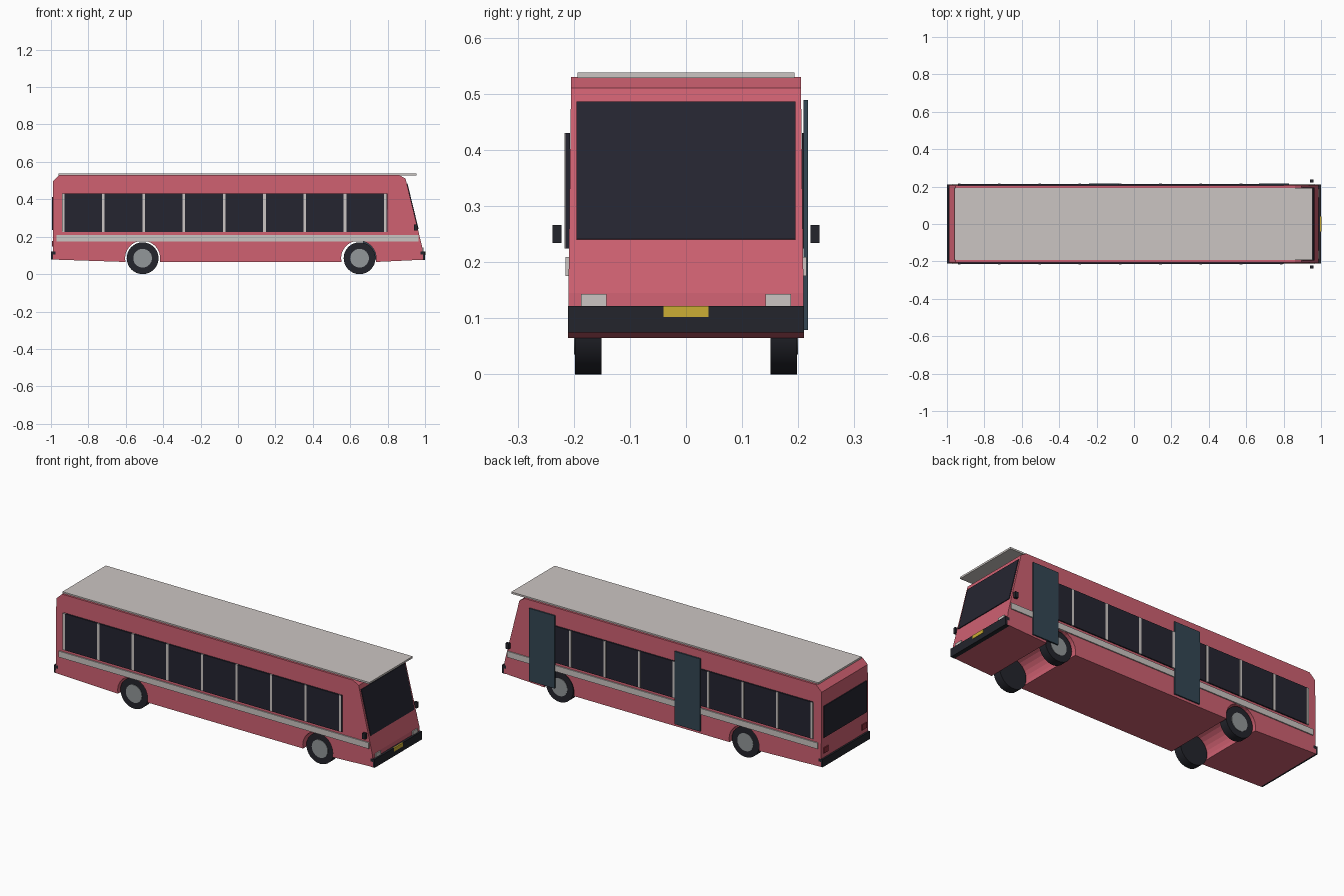
import bpy, bmesh, math
from mathutils import Matrix, Vector

if "Cube" in bpy.data.objects:
    bpy.data.objects.remove(bpy.data.objects["Cube"])


def material(name, rgb):
    m = bpy.data.materials.new(name)
    m.diffuse_color = (*rgb, 1)
    m.use_nodes = True
    m.node_tree.nodes["Principled BSDF"].inputs["Base Color"].default_value = m.diffuse_color
    return m


RED = material("coral red paint", (0.62, 0.118, 0.165))
PALE = material("pale grey", (0.60, 0.56, 0.54))
GLASS = material("dark glass", (0.018, 0.018, 0.030))
RUBBER = material("black rubber", (0.017, 0.018, 0.025))
HUB = material("hub grey", (0.29, 0.31, 0.32))
DOOR = material("blue grey door", (0.034, 0.062, 0.088))
YELLOW = material("plate yellow", (0.60, 0.42, 0.035))
LAMP = material("tail lamp red", (0.28, 0.03, 0.045))


def finish(name, bm, mat):
    bmesh.ops.recalc_face_normals(bm, faces=bm.faces)
    mesh = bpy.data.meshes.new(name)
    bm.to_mesh(mesh)
    bm.free()
    mesh.materials.append(mat)
    ob = bpy.data.objects.new(name, mesh)
    bpy.context.collection.objects.link(ob)
    return ob


def box(name, x, y, z, mat, tilt=0):
    """Box from (min, max) ranges, tilted about its centre around y."""
    bm = bmesh.new()
    bmesh.ops.create_cube(bm, size=1)
    size = [r[1] - r[0] for r in (x, y, z)]
    mid = Vector([(r[0] + r[1]) / 2 for r in (x, y, z)])
    bm.transform(Matrix.Translation(mid) @ Matrix.Rotation(tilt, 4, 'Y')
                 @ Matrix.Diagonal((*size, 1)))
    return finish(name, bm, mat)


def sided(s, a, b):
    return tuple(sorted((s * a, s * b)))


def cylinder(name, x, y, z, radius, width, mat):
    bm = bmesh.new()
    bmesh.ops.create_cone(bm, cap_ends=True, segments=32, radius1=radius,
                          radius2=radius, depth=width)
    bm.transform(Matrix.Translation((x, y, z)) @ Matrix.Rotation(math.pi / 2, 4, 'X'))
    ob = finish(name, bm, mat)
    bpy.context.view_layer.objects.active = ob
    ob.select_set(True)
    bpy.ops.object.shade_smooth_by_angle(angle=math.radians(30))
    ob.select_set(False)


# Body: side profile with wheel arches, extruded with a slight inward taper
def arch(cx, r=0.094, cz=0.085, bottom=0.065, n=14):
    a0 = math.pi + math.asin((cz - bottom) / r)
    a1 = -math.asin((cz - bottom) / r)
    return [(cx + r * math.cos(a0 + (a1 - a0) * i / n),
             cz + r * math.sin(a0 + (a1 - a0) * i / n)) for i in range(n + 1)]


profile = ([(-0.99, 0.078)] + arch(-0.51) + arch(0.645)
           + [(0.99, 0.077), (0.985, 0.145), (0.896, 0.51), (0.862, 0.53),
              (-0.955, 0.53), (-0.99, 0.497)])
bm = bmesh.new()
rows = []
for s in (-1, 1):
    rows.append([bm.verts.new((x, s * (0.2105 - 0.0125 * (z - 0.065)), z))
                 for x, z in profile])
    bm.faces.new(rows[-1])
for i in range(len(profile)):
    j = (i + 1) % len(profile)
    bm.faces.new((rows[0][i], rows[0][j], rows[1][j], rows[1][i]))
finish("body", bm, RED)

# Roof panel, overhanging the windscreen
box("roof_panel", (-0.96, 0.955), (-0.193, 0.193), (0.528, 0.538), PALE)

# Windscreen lies on the sloping front
slope = math.atan2(-0.089, 0.365)
z_mid = 0.3625
x_mid = 0.985 - (z_mid - 0.145) * 0.089 / 0.365
length = 0.245 / math.cos(slope)
box("windscreen", (x_mid - 0.004, x_mid + 0.004), (-0.195, 0.195),
    (z_mid - length / 2, z_mid + length / 2), GLASS, slope)

# Bumpers, number plate and rear window
box("front_bumper", (0.975, 1.0), (-0.21, 0.21), (0.075, 0.122), RUBBER)
box("rear_bumper", (-1.0, -0.975), (-0.21, 0.21), (0.078, 0.122), RUBBER)
box("number_plate", (0.995, 1.002), (-0.04, 0.04), (0.102, 0.122), YELLOW)
box("rear_window", (-0.995, -0.987), (-0.19, 0.19), (0.235, 0.412), GLASS)

for s, side in ((-1, "right"), (1, "left")):
    # Side glazing with pillars, and the pale stripe
    box(f"{side}_window_band", (-0.94, 0.798), sided(s, 0.2065, 0.2150),
        (0.224, 0.43), GLASS)
    for i in range(9):
        x = -0.935 + i * 0.2153
        box(f"{side}_window_pillar_{i + 1}", (x - 0.007, x + 0.007),
            sided(s, 0.2075, 0.2165), (0.224, 0.43), PALE)
    box(f"{side}_stripe", (-0.97, 0.966), sided(s, 0.2065, 0.2150),
        (0.175, 0.209), PALE)
    # Lamps and mirrors
    box(f"{side}_headlamp", (0.982, 0.991), sided(s, 0.142, 0.187),
        (0.122, 0.143), PALE)
    box(f"{side}_tail_lamp", (-0.995, -0.987), sided(s, 0.15, 0.19),
        (0.147, 0.178), LAMP)
    box(f"{side}_mirror", (0.94, 0.96), sided(s, 0.222, 0.238),
        (0.234, 0.266), RUBBER)
    # Wheels
    for x, end in ((-0.51, "rear"), (0.65, "front")):
        cylinder(f"{side}_{end}_wheel", x, s * 0.174, 0.085, 0.085, 0.047, RUBBER)
        cylinder(f"{side}_{end}_hub", x, s * 0.196, 0.085, 0.05, 0.008, HUB)

# Passenger doors on the +y side
for name, x0, x1 in (("front_door", 0.668, 0.828), ("middle_door", -0.24, -0.08)):
    box(name, (x0, x1), (0.2095, 0.2175), (0.079, 0.489), DOOR)
